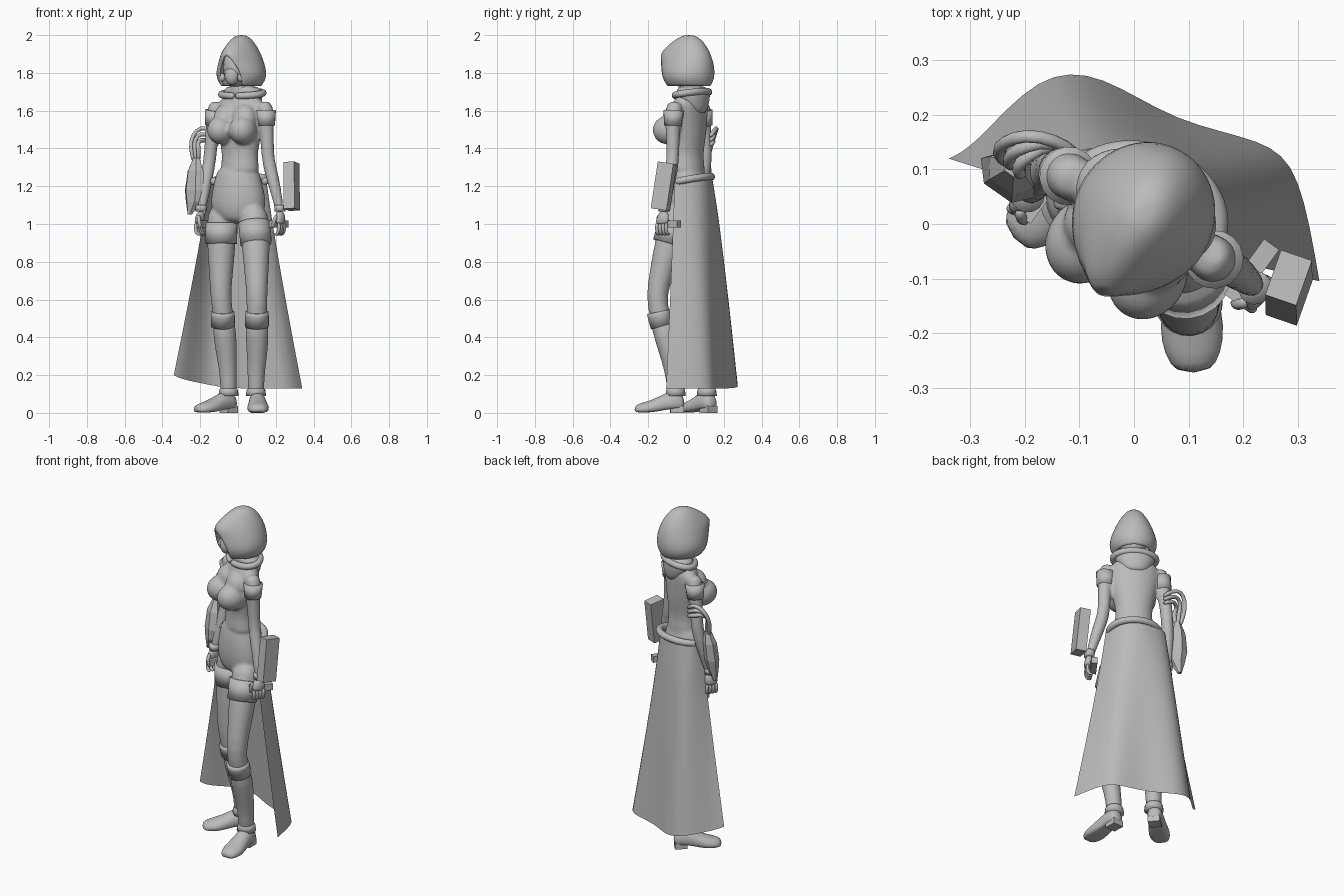
import bpy, bmesh
from math import sin, cos, pi, radians
from mathutils import Vector, Matrix

if "Cube" in bpy.data.objects:
    bpy.data.objects.remove(bpy.data.objects["Cube"])

grey = bpy.data.materials.new("plain_grey")
grey.use_nodes = True
grey.diffuse_color = (0.5, 0.5, 0.5, 1)
grey.node_tree.nodes["Principled BSDF"].inputs["Base Color"].default_value = (0.5, 0.5, 0.5, 1)

TURN = radians(-30)      # the upper body is turned toward its right
HIP_TURN = radians(-17)
CENTRE = Vector((0.01, 0.01, 0))


def body(lat, fwd, z, turn=TURN):
    """Point given by leftward and forward distance in the turned body frame."""
    return CENTRE + Matrix.Rotation(turn, 3, "Z") @ Vector((lat, -fwd, z))


def finish(name, bm, smooth=True, sub=0):
    bmesh.ops.recalc_face_normals(bm, faces=bm.faces)
    mesh = bpy.data.meshes.new(name)
    bm.to_mesh(mesh)
    bm.free()
    mesh.materials.append(grey)
    for p in mesh.polygons:
        p.use_smooth = smooth
    ob = bpy.data.objects.new(name, mesh)
    bpy.context.collection.objects.link(ob)
    if sub:
        m = ob.modifiers.new("smooth", "SUBSURF")
        m.levels = m.render_levels = sub
        m.boundary_smooth = "PRESERVE_CORNERS"
    return ob


def skin(name, rings, caps=True, smooth=True, sub=1, closed=True):
    """Bridge equal rings of points with quads."""
    bm = bmesh.new()
    vs = [[bm.verts.new(p) for p in r] for r in rings]
    n = len(vs[0])
    for a, b in zip(vs, vs[1:]):
        for i in range(n if closed else n - 1):
            j = (i + 1) % n
            bm.faces.new((a[i], a[j], b[j], b[i]))
    if caps:
        bm.faces.new(vs[0])
        bm.faces.new(vs[-1])
    bmesh.ops.remove_doubles(bm, verts=bm.verts, dist=1e-5)
    return finish(name, bm, smooth, sub)


def loft(name, rows, n=16, **kw):
    """Horizontal oval rings: centre, half width, half depth, turn."""
    rings = []
    for c, rl, rd, turn in rows:
        rot = Matrix.Rotation(turn, 3, "Z")
        rings.append([Vector(c) + rot @ Vector((rl * cos(a), rd * sin(a), 0))
                      for a in (2 * pi * i / n for i in range(n))])
    return skin(name, rings, **kw)


def sweep(name, path, n=10, **kw):
    """Round tube through (x, y, z, radius) stations."""
    pts = [Vector(p[:3]) for p in path]
    u, rings = Vector((1, 0.1, 0.05)), []
    for i, p in enumerate(pts):
        t = (pts[min(i + 1, len(pts) - 1)] - pts[max(i - 1, 0)]).normalized()
        u = (u - t * u.dot(t)).normalized()
        v = t.cross(u)
        rings.append([p + path[i][3] * (u * cos(a) + v * sin(a))
                      for a in (2 * pi * k / n for k in range(n))])
    return skin(name, rings, **kw)


def box(name, loc, size, rot=(0, 0, 0)):
    bm = bmesh.new()
    bmesh.ops.create_cube(bm, size=1, matrix=Matrix.Diagonal((*size, 1)))
    ob = finish(name, bm, smooth=False)
    ob.location, ob.rotation_euler = loc, rot
    return ob


def ball(name, loc, size, turn=TURN):
    bm = bmesh.new()
    place = Matrix.Translation(loc) @ Matrix.Rotation(turn, 4, "Z") @ Matrix.Diagonal((*size, 1))
    bmesh.ops.create_uvsphere(bm, u_segments=20, v_segments=12, radius=1, matrix=place)
    return finish(name, bm)


def fuse(name, parts, voxel, rounds):
    """Melt overlapping parts into one soft surface."""
    bm = bmesh.new()
    deps = bpy.context.evaluated_depsgraph_get()
    for ob in parts:
        bm.from_mesh(ob.evaluated_get(deps).to_mesh())
    for ob in parts:
        bpy.data.objects.remove(ob)
    whole = finish(name, bm)
    melt = whole.modifiers.new("melt", "REMESH")
    melt.mode, melt.voxel_size, melt.use_smooth_shade = "VOXEL", voxel, True
    soft = whole.modifiers.new("soften", "SMOOTH")
    soft.factor, soft.iterations = 0.5, rounds


# Torso, hips and bust
figure = [
    loft("torso", [(body(0, f, z), w, d, TURN) for z, w, d, f in [
        (1.76, .044, .046, .01), (1.70, .05, .052, 0), (1.675, .10, .064, -.015),
        (1.64, .145, .078, -.015), (1.56, .142, .09, 0), (1.47, .124, .09, 0),
        (1.38, .102, .076, 0), (1.32, .104, .08, 0), (1.25, .122, .094, 0)]]),
    loft("hips", [(body(-.01, f, z, HIP_TURN), w, d, HIP_TURN) for z, w, d, f in [
        (1.31, .105, .08, 0), (1.26, .122, .09, 0), (1.2, .138, .1, 0), (1.12, .155, .108, -.005),
        (1.06, .145, .1, -.005), (1.0, .07, .07, 0)]])]
for s in (1, -1):
    figure.append(ball("breast", body(.066 * s, .084, 1.497), (.072, .084, .076)))
    figure.append(ball("upper_chest", body(.055 * s, .05, 1.56), (.07, .06, .075)))

# Head, mask and filters
ball("head", body(0, .02, 1.83), (.075, .09, .11))
ball("face_mask", body(0, .085, 1.785), (.04, .035, .05))
for side, s in (("left", 1), ("right", -1)):
    ball(side + "_mask_filter", body(.058 * s, .09, 1.775), (.02, .018, .022))

# Hood: sections left open toward the face, closing at a forward peak
rings, n = [], 24
for z, w, d, peak, gap in [
        (1.73, .10, .118, 0, .62), (1.755, .122, .132, .004, .6), (1.79, .134, .14, .012, .56),
        (1.84, .122, .138, .02, .42), (1.875, .108, .13, .034, .24), (1.905, .096, .12, .052, 0),
        (1.945, .074, .098, .03, 0), (1.98, .05, .068, .006, 0), (1.998, .025, .032, 0, 0),
        (2.0, 0, 0, 0, 0)]:
    ring = []
    for i in range(n + 1):
        a = gap + (2 * pi - 2 * gap) * i / n
        front = max(0, cos(a)) ** 4
        ring.append(body(w * sin(a), d * cos(a) + peak * front, z) + Vector((.008, .005, 0)))
    rings.append(ring)
hood = skin("hood", rings, caps=False, closed=False)
shell = hood.modifiers.new("cloth", "SOLIDIFY")
shell.thickness = .01


# Rolled collar and the fold of cloth behind the neck
def loop(name, z, w, d, r, tilt, turn=TURN, start=0.0, end=2 * pi, off=0, steps=20):
    path = []
    for i in range(steps + 1):
        a = start + (end - start) * i / steps
        path.append((*body(w * sin(a), d * cos(a) + off, z + tilt * cos(a), turn), r))
    return sweep(name, path, n=8)


loop("collar", 1.69, .122, .078, .02, -.012, off=-.025)
loft("collar_drape", [(body(0, f, z), w, d, TURN) for z, w, d, f in [
    (1.735, .065, .055, -.02), (1.715, .11, .08, -.03), (1.68, .118, .08, -.035),
    (1.63, .09, .06, -.05), (1.58, .05, .035, -.065)]])

# Arms with sleeves
arms = {
    "left": [(.13, -.055, 1.65, .04), (.147, -.065, 1.6, .05), (.15, -.07, 1.52, .042),
             (.155, -.07, 1.42, .037), (.16, -.07, 1.33, .036), (.185, -.085, 1.24, .037),
             (.21, -.105, 1.13, .028), (.222, -.117, 1.06, .024)],
    "right": [(-.105, .08, 1.65, .04), (-.12, .088, 1.6, .05), (-.13, .095, 1.52, .042),
              (-.143, .102, 1.42, .037), (-.15, .105, 1.33, .036), (-.168, .088, 1.24, .037),
              (-.185, .065, 1.13, .028), (-.195, .052, 1.06, .024)]}
for side, path in arms.items():
    s = 1 if side == "left" else -1
    figure.append(sweep(side + "_arm", path))
    sweep(side + "_sleeve", [(x, y, z, r + .004) for x, y, z, r in path[1:3]], n=16, sub=0)
    wrist = Vector(path[-1][:3])
    hand_turn = Matrix.Rotation(TURN, 3, "Z")

    def at(out, fwd, down):
        return wrist + hand_turn @ Vector((out * s, -fwd, -down))
    sweep(side + "_wrist_cuff", [(*at(0, 0, -.04), .031), (*at(0, 0, -.005), .029)], n=14, sub=0)
    loft(side + "_palm", [(at(0, 0, -.01), .021, .024, TURN), (at(.006, .004, .03), .022, .038, TURN),
                          (at(.01, .008, .065), .019, .038, TURN)])
    for k in range(4):
        f = -.022 + .019 * k
        sweep(f"{side}_finger_{k + 1}", [(*at(.012, f, .05), .012), (*at(.016, f, .09), .012),
              (*at(.004, f, .118), .011), (*at(-.02, f, .112), .009)], n=6)
    sweep(side + "_thumb", [(*at(0, .03, .01), .013), (*at(-.012, .045, .045), .013),
                            (*at(-.022, .042, .085), .009)], n=6)
    # Grip bar held across the hand
    box(side + "_grip", at(-.02, -.022, .06), (.034, .125, .038), (0, 0, radians(-36)))

# Slab worn beside the left forearm
box("forearm_slab", (.284, -.117, 1.2), (.06, .088, .25), (radians(-8), radians(-3), radians(-19)))

# Faceted gauntlet and hoses on the right forearm
skew = radians(-35)
loft("gauntlet", [((-.22, .105, 1.35), .02, .018, skew), ((-.225, .095, 1.28), .05, .038, skew),
                  ((-.23, .085, 1.18), .062, .04, skew), ((-.235, .08, 1.12), .05, .03, skew),
                  ((-.255, .085, 1.05), .012, .012, skew)], n=6, smooth=False, sub=0)
for k in range(3):
    o = .022 * k
    sweep(f"hose_{k + 1}", [(-.10, .125, 1.46 - o, .013), (-.145, .155, 1.50 - o * 1.4, .013),
          (-.20, .165 - o, 1.515 - o * 1.5, .013), (-.242 + o * .6, .15 - o, 1.47 - o, .013),
          (-.252 + o, .13 - o, 1.41, .013), (-.232 + o * .5, .11, 1.32, .013)], n=8)

# Legs, shorts hems and boots
legs = {
    "left": [(.08, -.025, 1.1, .075), (.088, -.06, .99, .08), (.095, -.095, .88, .077),
             (.098, -.13, .74, .065), (.10, -.157, .62, .057), (.10, -.142, .52, .055),
             (.102, -.105, .40, .06), (.10, -.078, .28, .048), (.095, -.06, .18, .04),
             (.095, -.055, .07, .042)],
    "right": [(-.085, .05, 1.1, .075), (-.088, .05, .99, .08), (-.088, .045, .88, .077),
              (-.09, .035, .74, .065), (-.092, .03, .62, .056), (-.08, .045, .52, .055),
              (-.068, .075, .40, .06), (-.058, .095, .28, .048), (-.05, .108, .18, .04),
              (-.05, .11, .07, .042)]}
feet = {"left": ((.1, -.008), radians(2)), "right": ((-.018, .145), radians(-50))}
for side, path in legs.items():
    figure.append(sweep(side + "_leg", path, n=14))
    sweep(side + "_shorts_hem", [(x, y, z + .015, r + .006) for x, y, z, r in path[1:3]], n=20, sub=0)
    x, y, z, r = path[5]
    sweep(side + "_boot_cuff", [(x, y - .003, z + .015, r + .007), (x, y, z, r + .008),
                                (x, y + .018, z - .06, r + .009)], n=20, sub=0)
    sweep(side + "_boot_shaft", [(x, y, z, r + .004) for x, y, z, r in path[5:]], n=14)
    ax, ay, az, ar = path[-1]
    sweep(side + "_ankle_strap", [(ax, ay, .13, .045), (ax, ay, .12, .05), (ax, ay, .09, .054)], n=16, sub=0)
    # Shoe: sections from heel to toe, flat underneath
    (hx, hy), turn = feet[side]
    rot = Matrix.Rotation(turn, 3, "Z")
    rings = []
    for d, w, low, top in [(0, .025, .03, .07), (.02, .042, .022, .115), (.07, .046, .022, .12),
                           (.12, .05, .012, .095), (.18, .062, .002, .066), (.23, .054, .002, .054),
                           (.266, .032, .004, .038)]:
        rings.append([Vector((hx, hy, 0)) + rot @ Vector(
            (w * cos(a), -d, max(low, low + (top - low) * (.35 + .65 * sin(a)))))
            for a in (2 * pi * i / 14 for i in range(14))])
    skin(side + "_shoe", rings)
    box(side + "_heel", Vector((hx, hy, .018)) + rot @ Vector((0, -.04, 0)), (.066, .07, .036), (0, 0, turn))

fuse("body", figure, .009, 6)

# Rolled belt behind the waist and the long open skirt below it
loop("belt_roll", 1.23, .145, .115, .021, -.022, HIP_TURN, pi * .4, pi * 1.6, off=-.008)
rim = [(-.15, .06), (-.14, .11), (-.10, .14), (-.03, .142), (.05, .13), (.11, .095), (.15, .03), (.15, -.06)]
hem = [(-.34, .12), (-.295, .14), (-.175, .28), (-.06, .278), (.075, .185), (.24, .155), (.305, .1), (.34, -.105)]
rows = []
for k in range(9):
    t = k / 8
    row = []
    for i, (a, b) in enumerate(zip(rim, hem)):
        low = .13 + .07 * max(0, 1 - i / 3)
        p = Vector(a).lerp(Vector(b), t ** (.85 if i in (2, 3, 4) else 1.12))
        row.append((p.x, p.y, 1.235 + (low - 1.235) * t))
    rows.append(row)
skin("long_skirt", rows, caps=False, closed=False, sub=2)
